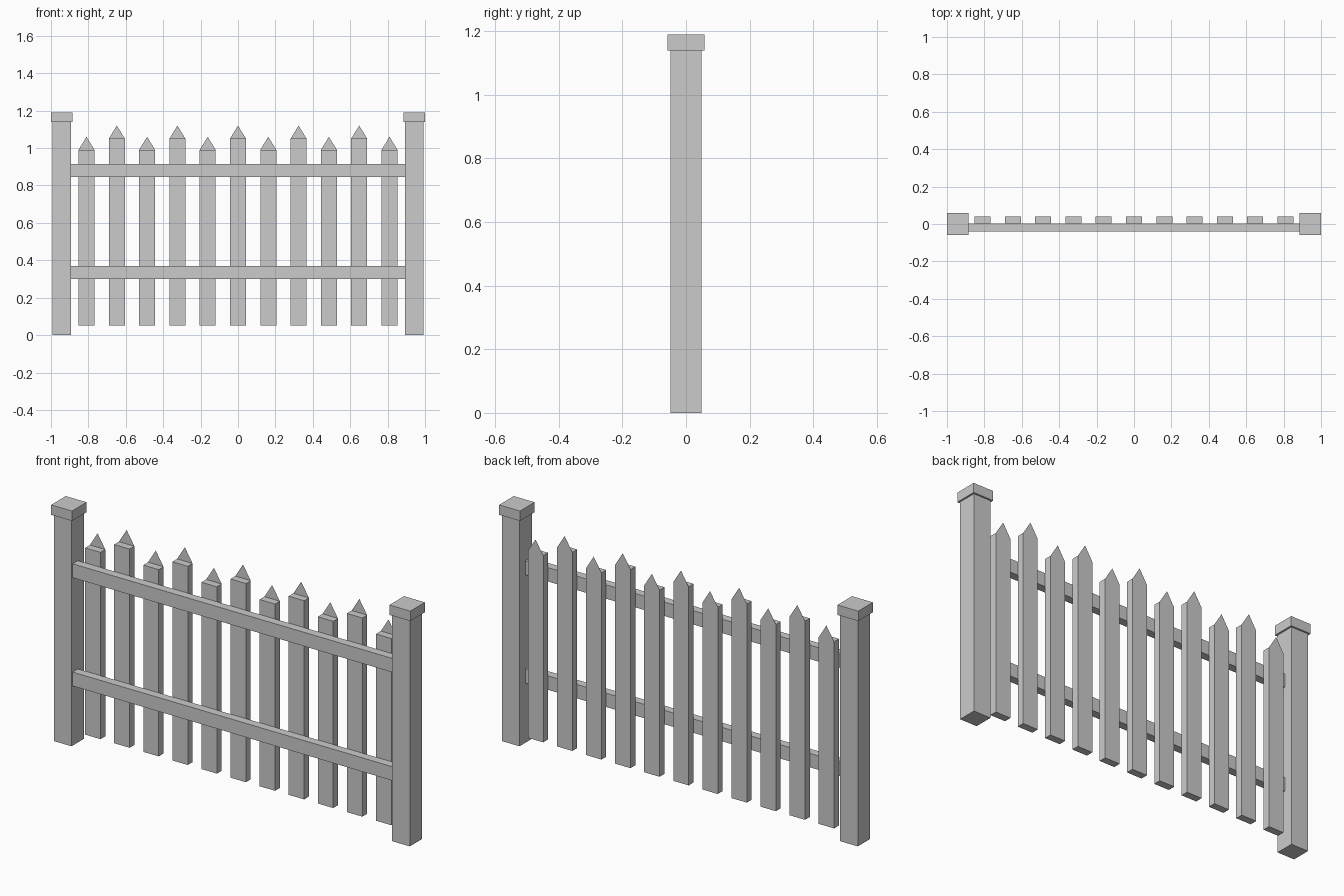
import bpy, bmesh

if "Cube" in bpy.data.objects:
    bpy.data.objects.remove(bpy.data.objects["Cube"])


def make_object(name, bm):
    mesh = bpy.data.meshes.new(name)
    bm.to_mesh(mesh)
    bm.free()
    obj = bpy.data.objects.new(name, mesh)
    bpy.context.collection.objects.link(obj)
    return obj


def box_bm(x0, x1, y0, y1, z0, z1):
    bm = bmesh.new()
    bmesh.ops.create_cube(bm, size=1)
    for v in bm.verts:
        v.co.x = x1 if v.co.x > 0 else x0
        v.co.y = y1 if v.co.y > 0 else y0
        v.co.z = z1 if v.co.z > 0 else z0
    return bm


# End posts with overhanging square caps
for side, label in ((-1, "left"), (1, "right")):
    x = side * 0.942
    make_object(label + "_post", box_bm(x - 0.049, x + 0.049, -0.049, 0.049, 0, 1.14))
    make_object(label + "_post_cap", box_bm(x - 0.058, x + 0.058, -0.058, 0.058, 1.14, 1.19))

# Horizontal rails in front of the pickets
for label, z in (("lower", 0.335), ("upper", 0.88)):
    make_object(label + "_rail", box_bm(-0.893, 0.893, -0.04, 0.002, z - 0.035, z + 0.035))

# Pickets: alternating heights, flat pointed tip along the back face
for i in range(11):
    x = (i - 5) * 0.162
    top = 1.05 if i % 2 else 0.99
    bm = box_bm(x - 0.043, x + 0.043, 0.002, 0.04, 0.05, top)
    back_top = [v for v in bm.verts if v.co.y > 0.03 and v.co.z > 0.5]
    back_top.sort(key=lambda v: v.co.x)
    tip = bm.verts.new((x, 0.04, top + 0.07))
    bm.faces.new((back_top[0], tip, back_top[1]))
    make_object("picket_%02d" % (i + 1), bm)
